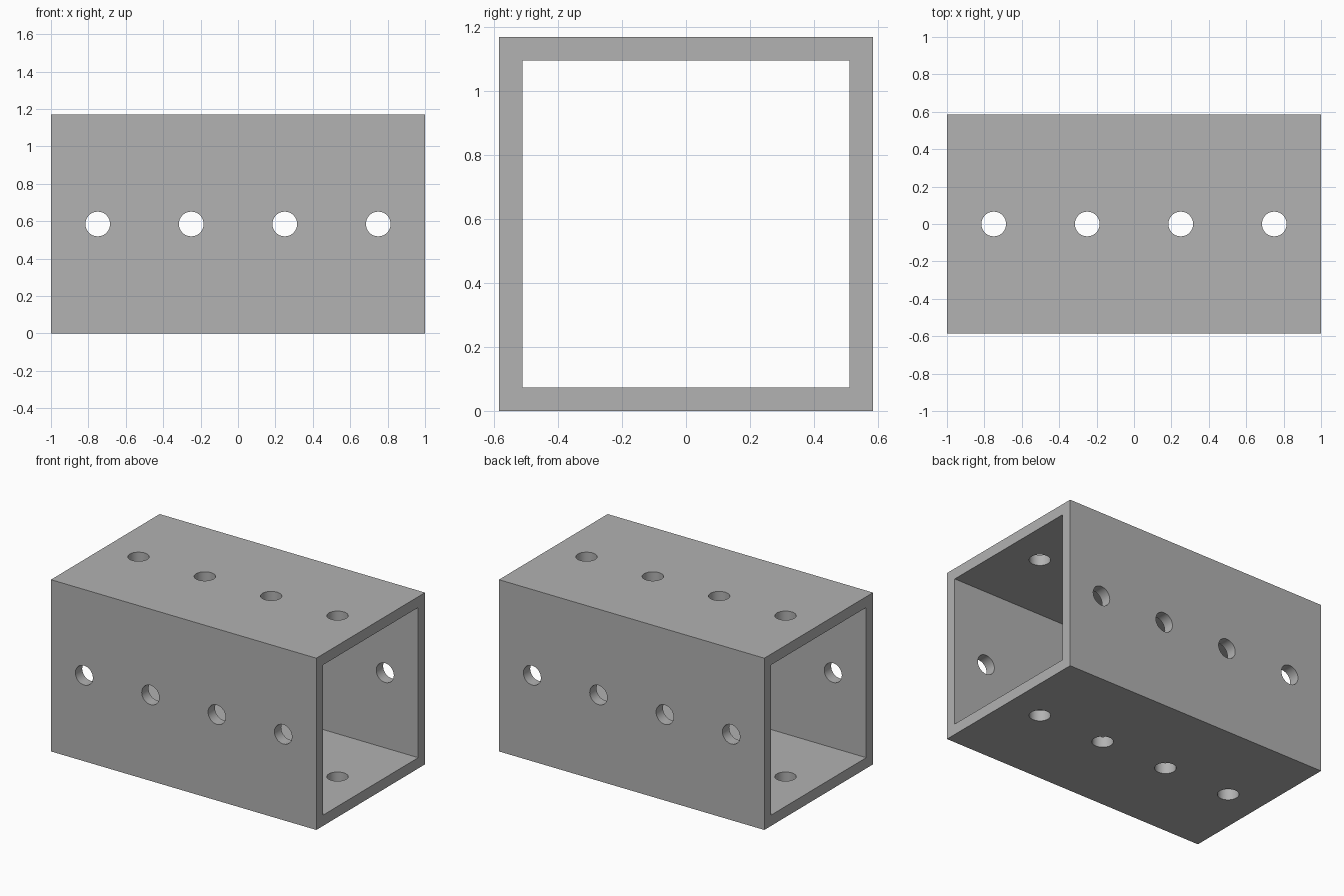
import bpy
import bmesh
import math
from mathutils import Matrix

LENGTH, WIDTH, WALL = 2.0, 1.17, 0.0735
HOLE_RADIUS = 0.066
HOLE_XS = (-0.75, -0.25, 0.25, 0.75)
CENTRE = WIDTH / 2

if "Cube" in bpy.data.objects:
    bpy.data.objects.remove(bpy.data.objects["Cube"], do_unlink=True)

# Single plain grey material
grey = bpy.data.materials.new("grey_metal")
grey.use_nodes = True
colour = (0.445, 0.445, 0.445, 1)
grey.diffuse_color = colour
grey.node_tree.nodes["Principled BSDF"].inputs["Base Color"].default_value = colour


def finish(bm, name):
    bmesh.ops.recalc_face_normals(bm, faces=bm.faces)
    mesh = bpy.data.meshes.new(name)
    bm.to_mesh(mesh)
    bm.free()
    mesh.materials.append(grey)
    obj = bpy.data.objects.new(name, mesh)
    bpy.context.collection.objects.link(obj)
    return obj


def make_tube():
    """Square ring at one end, extruded along the length."""
    bm = bmesh.new()
    loops = []
    for half in (CENTRE, CENTRE - WALL):
        loops.append([bm.verts.new((-LENGTH / 2, sy * half, CENTRE + sz * half))
                      for sy, sz in ((-1, -1), (1, -1), (1, 1), (-1, 1))])
    outer, inner = loops
    ring = [bm.faces.new((outer[i], outer[(i + 1) % 4], inner[(i + 1) % 4], inner[i]))
            for i in range(4)]
    result = bmesh.ops.extrude_face_region(bm, geom=ring, use_keep_orig=True)
    moved = [v for v in result["geom"] if isinstance(v, bmesh.types.BMVert)]
    bmesh.ops.translate(bm, verts=moved, vec=(LENGTH, 0, 0))
    return finish(bm, "square_tube")


def make_drill(name, angle):
    """Row of cylinders passing through two opposite walls."""
    bm = bmesh.new()
    for x in HOLE_XS:
        place = Matrix.Translation((x, 0, CENTRE)) @ Matrix.Rotation(angle, 4, "X")
        bmesh.ops.create_cone(bm, cap_ends=True, segments=48, radius1=HOLE_RADIUS,
                              radius2=HOLE_RADIUS, depth=WIDTH * 1.2, matrix=place)
    obj = finish(bm, name)
    obj.hide_render = True
    return obj


# Tube with bolt holes through all four walls
tube = make_tube()
bpy.ops.object.select_all(action="DESELECT")
bpy.context.view_layer.objects.active = tube
tube.select_set(True)
for name, angle in (("vertical_drill", 0), ("horizontal_drill", math.pi / 2)):
    drill = make_drill(name, angle)
    cut = tube.modifiers.new(name, "BOOLEAN")
    cut.operation = "DIFFERENCE"
    cut.solver = "EXACT"
    cut.object = drill
    bpy.ops.object.modifier_apply(modifier=cut.name)
    bpy.data.objects.remove(drill, do_unlink=True)

bpy.ops.object.shade_smooth_by_angle(angle=math.radians(30))
